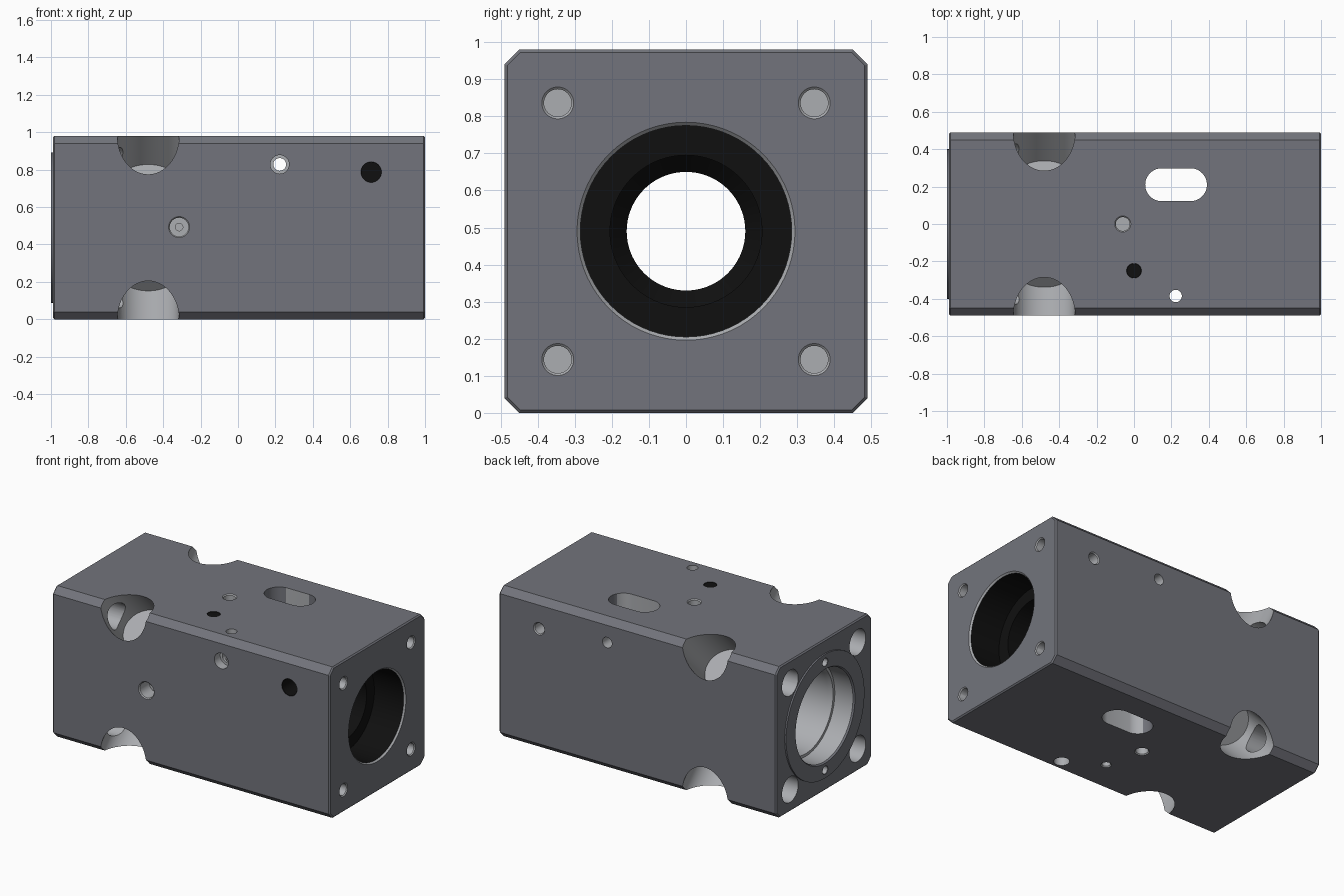
import bpy, bmesh, math
from mathutils import Vector, Matrix

if "Cube" in bpy.data.objects:
    bpy.data.objects.remove(bpy.data.objects["Cube"])

CZ = 0.49          # height of the bore axis
H = 0.49           # half width of the block


def make_object(name, bm):
    bmesh.ops.recalc_face_normals(bm, faces=bm.faces)
    mesh = bpy.data.meshes.new(name)
    bm.to_mesh(mesh)
    bm.free()
    ob = bpy.data.objects.new(name, mesh)
    bpy.context.collection.objects.link(ob)
    return ob


def combine(cutter, op='DIFFERENCE'):
    """Apply a boolean to the block and drop the helper."""
    cutter.hide_render = True
    mod = block.modifiers.new("bool", 'BOOLEAN')
    mod.operation, mod.object, mod.solver = op, cutter, 'EXACT'
    bpy.ops.object.modifier_apply(modifier=mod.name)
    bpy.data.objects.remove(cutter)


def cylinder(p0, p1, r, r2=None, seg=40):
    p0, p1 = Vector(p0), Vector(p1)
    d = p1 - p0
    m = Matrix.Translation((p0 + p1) / 2) @ d.to_track_quat('Z', 'Y').to_matrix().to_4x4()
    bm = bmesh.new()
    bmesh.ops.create_cone(bm, cap_ends=True, segments=seg, radius1=r,
                          radius2=r if r2 is None else r2, depth=d.length, matrix=m)
    return make_object("cutter", bm)


def drill(p, direction, r, depth, rim=0.006):
    """Hole from a face, with a small countersunk rim."""
    p, d = Vector(p), Vector(direction)
    combine(cylinder(p - d * 0.05, p + d * depth, r))
    combine(cylinder(p - d * 0.01, p + d * rim, r + rim + 0.01, r))


# Block: chamfered square profile extruded along x, fine bevel on the ends
c = 0.04
prof = [(-H + c, 0), (H - c, 0), (H, c), (H, 2 * H - c),
        (H - c, 2 * H), (-H + c, 2 * H), (-H, 2 * H - c), (-H, c)]
bm = bmesh.new()
face = bm.faces.new([bm.verts.new((-0.99, y, z)) for y, z in prof])
ext = bmesh.ops.extrude_face_region(bm, geom=[face])
bmesh.ops.translate(bm, vec=(1.99, 0, 0),
                    verts=[v for v in ext['geom'] if isinstance(v, bmesh.types.BMVert)])
ends = [e for e in bm.edges if abs(e.verts[0].co.x - e.verts[1].co.x) < 0.01]
bmesh.ops.bevel(bm, geom=ends, offset=0.008, segments=1, affect='EDGES')
block = make_object("housing_block", bm)
bpy.context.view_layer.objects.active = block
block.select_set(True)

# Raised ring on the left end
combine(cylinder((-1.0, 0, CZ), (-0.9, 0, CZ), 0.402, seg=80), 'UNION')

# Stepped main bore, lathed along x
steps = [(-1.1, 0.305), (-1.0, 0.305), (-0.99, 0.298), (-0.86, 0.298), (-0.86, 0.28),
         (-0.83, 0.27), (0.0, 0.27), (0.0, 0.16), (0.55, 0.16), (0.6, 0.205), (0.78, 0.205),
         (0.78, 0.285), (0.99, 0.285), (1.0, 0.294), (1.1, 0.294)]
bm = bmesh.new()
n = 72
rings = [[bm.verts.new((x, r * math.cos(2 * math.pi * i / n), CZ + r * math.sin(2 * math.pi * i / n)))
          for i in range(n)] for x, r in steps]
for a, b in zip(rings, rings[1:]):
    for i in range(n):
        bm.faces.new((a[i], a[(i + 1) % n], b[(i + 1) % n], b[i]))
bm.faces.new(rings[0])
bm.faces.new(rings[-1])
combine(make_object("bore_cutter", bm))

# Corner pockets, bolt holes into them, and tapped holes on the right end
for sy in (-1, 1):
    for sz in (-1, 1):
        corner = Vector((-0.48, sy * H, CZ + sz * H))
        d = Vector((0, -sy, -sz)).normalized()
        xa = Vector((1, 0, 0))
        m = Matrix((xa, d.cross(xa), d)).transposed().to_4x4()
        m = Matrix.Translation(corner + d * 0.08) @ m @ Matrix.Diagonal((0.165, 0.145, 1, 1))
        bm = bmesh.new()
        bmesh.ops.create_cone(bm, cap_ends=True, segments=64, radius1=1, radius2=1,
                              depth=0.56, matrix=m)
        combine(make_object("pocket_cutter", bm))
        y, z = sy * 0.346, CZ + sz * 0.346
        combine(cylinder((-1.1, y, z), (-0.48, y, z), 0.083))
        drill((1, y, z), (-1, 0, 0), 0.037, 0.2)

# Pin holes in the raised ring
for s in (-1, 1):
    drill((-1, 0, CZ + s * 0.35), (1, 0, 0), 0.025, 0.1, 0.002)

# Through slot
bm = bmesh.new()
bmesh.ops.create_cone(bm, cap_ends=True, segments=48, radius1=0.088, radius2=0.088, depth=1.4)
for v in bm.verts:
    v.co.x += 0.077 if v.co.x > -1e-5 else -0.077
    v.co += Vector((0.225, 0.21, CZ))
combine(make_object("slot_cutter", bm))

# Through holes, wider at one face
combine(cylinder((0.223, -0.6, 0.828), (0.223, 0.6, 0.828), 0.034))
combine(cylinder((0.223, -0.6, 0.828), (0.223, -0.43, 0.828), 0.05))
combine(cylinder((0.223, -0.385, -0.1), (0.223, -0.385, 1.1), 0.033))
combine(cylinder((0.223, -0.385, -0.1), (0.223, -0.385, 0.06), 0.046))

# Blind holes on front, back, top and bottom
drill((-0.315, -H, 0.493), (0, 1, 0), 0.05, 0.1)
combine(cylinder((-0.315, -0.45, 0.493), (-0.315, -0.35, 0.493), 0.02))
drill((0.712, -H, 0.787), (0, 1, 0), 0.053, 0.15, 0.002)
drill((0.712, H, 0.787), (0, -1, 0), 0.034, 0.15)
drill((-0.06, 0, 2 * H), (0, 0, -1), 0.037, 0.12)
drill((-0.06, 0, 0), (0, 0, 1), 0.037, 0.12)
drill((0, -0.25, 2 * H), (0, 0, -1), 0.038, 0.15, 0.002)
drill((0, -0.25, 0), (0, 0, 1), 0.025, 0.12)

# Dark outside, bright machined cuts, black threads
block.data.materials.clear()
for name, col in (("machined_steel", (0.41, 0.42, 0.44, 1)),
                  ("dark_steel", (0.17, 0.175, 0.2, 1)),
                  ("thread_black", (0.005, 0.005, 0.005, 1))):
    mat = bpy.data.materials.new(name)
    mat.diffuse_color = col
    mat.use_nodes = True
    mat.node_tree.nodes["Principled BSDF"].inputs["Base Color"].default_value = mat.diffuse_color
    block.data.materials.append(mat)


def on_outside(co):
    y, z = abs(co.y), abs(co.z - CZ)
    return (max(y, z) > H - 0.0005 or y + z > 2 * H - c - 0.0005
            or co.x > 0.9995 or co.x < -0.9895)


for p in block.data.polygons:
    x, y, z = p.center
    bore = 0.5 < x < 0.989 and math.hypot(y, z - CZ) < 0.287
    front = -0.4895 < y < -0.3 and math.hypot(x - 0.712, z - 0.787) < 0.056
    top = 0.8 < z < 0.9795 and math.hypot(x, y + 0.25) < 0.042
    outside = all(on_outside(block.data.vertices[v].co) for v in p.vertices)
    p.material_index = 2 if bore or front or top else 1 if outside else 0

bpy.ops.object.shade_smooth_by_angle(angle=math.radians(30))
